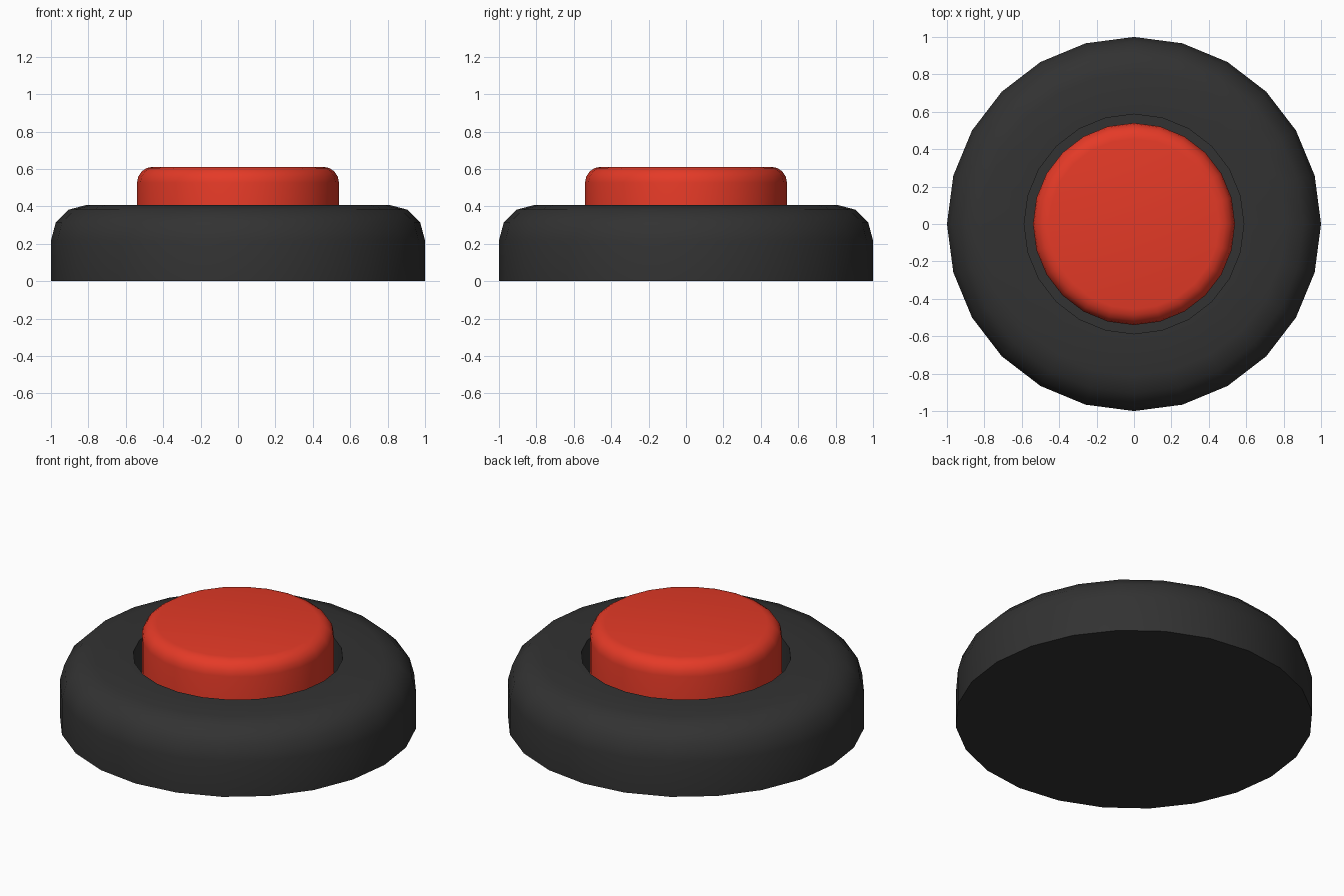
import bpy, bmesh, math

if "Cube" in bpy.data.objects:
    bpy.data.objects.remove(bpy.data.objects["Cube"])

SIDES = 24


def material(name, color):
    m = bpy.data.materials.new(name)
    m.diffuse_color = (*color, 1.0)
    m.use_nodes = True
    m.node_tree.nodes["Principled BSDF"].inputs["Base Color"].default_value = m.diffuse_color
    return m


def rounded_edge(radius, top, bevel, segments):
    """Quarter-round corner points from the outer wall up to the flat top."""
    return [(radius - bevel + bevel * math.cos(a), top - bevel + bevel * math.sin(a))
            for a in (math.pi / 2 * i / segments for i in range(segments + 1))]


def lathe(name, profile, mat):
    """Turn a (radius, height) profile around z and cap both ends."""
    bm = bmesh.new()
    rings = []
    for r, z in profile:
        rings.append([bm.verts.new((r * math.cos(2 * math.pi * i / SIDES),
                                    r * math.sin(2 * math.pi * i / SIDES), z))
                      for i in range(SIDES)])
    for a, b in zip(rings, rings[1:]):
        for i in range(SIDES):
            j = (i + 1) % SIDES
            bm.faces.new((a[i], a[j], b[j], b[i]))
    bm.faces.new(rings[0][::-1])
    bm.faces.new(rings[-1])
    mesh = bpy.data.meshes.new(name)
    bm.to_mesh(mesh)
    bm.free()
    mesh.materials.append(mat)
    obj = bpy.data.objects.new(name, mesh)
    bpy.context.collection.objects.link(obj)
    bpy.ops.object.select_all(action='DESELECT')
    obj.select_set(True)
    bpy.context.view_layer.objects.active = obj
    bpy.ops.object.shade_smooth_by_angle(angle=math.radians(40))
    return obj


black = material("black plastic", (0.032, 0.032, 0.032))
red = material("red plastic", (0.78, 0.042, 0.02))

# Round housing with a rounded shoulder and a recessed socket
lathe("housing",
      [(1.0, 0.0)] + rounded_edge(1.0, 0.408, 0.19, 3) + [(0.587, 0.408), (0.587, 0.2)],
      black)

# Push button standing in the socket
lathe("push_button", [(0.54, 0.2)] + rounded_edge(0.54, 0.612, 0.085, 4), red)
